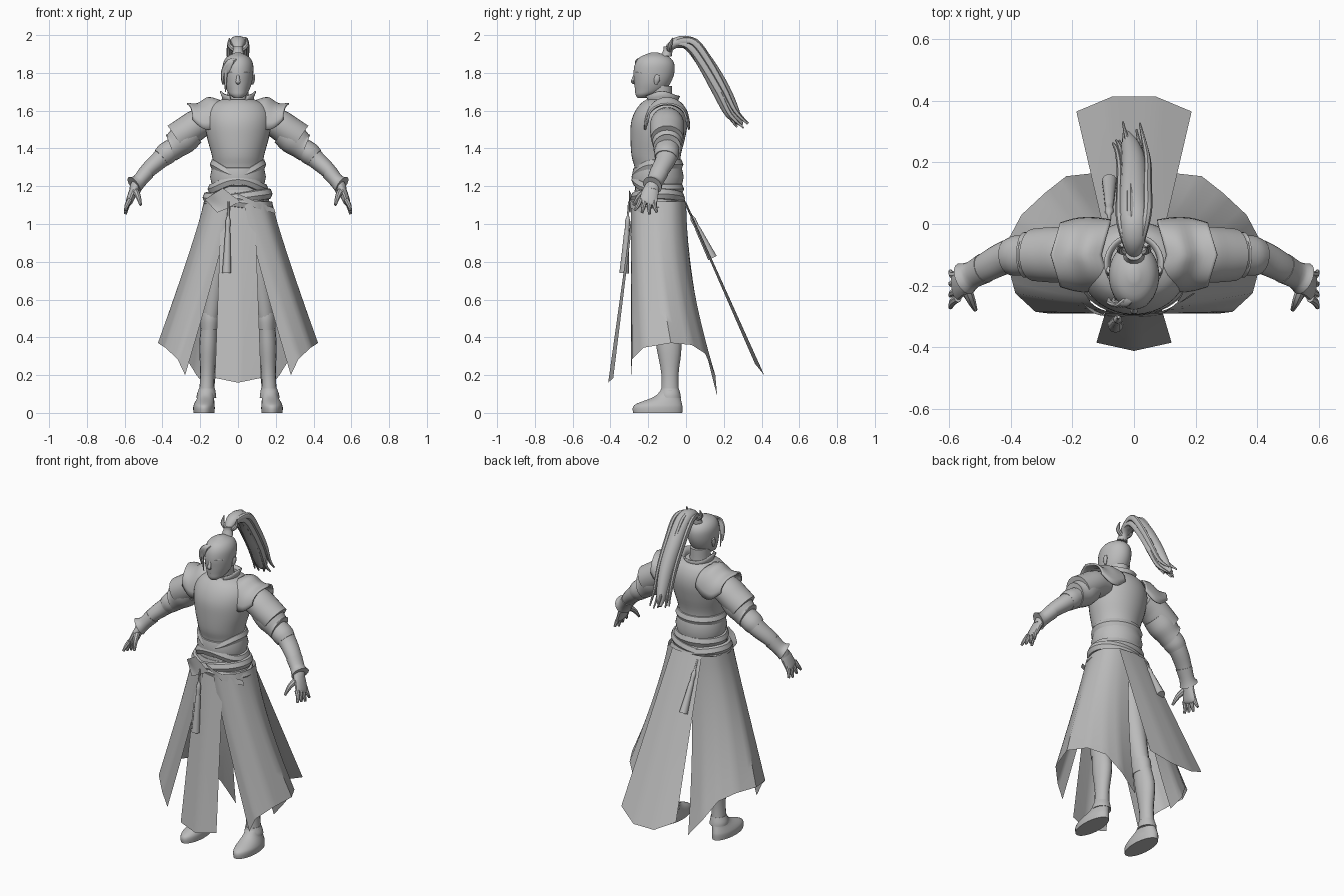
import bpy, bmesh, math, random
from mathutils import Vector

random.seed(4)
grey = bpy.data.materials.new("plain_grey")
grey.diffuse_color = (0.5, 0.5, 0.5, 1)


def refine(pts, k=4):
    """Catmull-Rom interpolation of equal-length tuples."""
    out = []
    for i in range(len(pts) - 1):
        a, b, c, d = pts[max(i - 1, 0)], pts[i], pts[i + 1], pts[min(i + 2, len(pts) - 1)]
        for j in range(k):
            t = j / k
            out.append(tuple(0.5 * (2 * q + (r - p) * t + (2 * p - 5 * q + 4 * r - s) * t * t
                                    + (3 * q - p - 3 * r + s) * t ** 3)
                             for p, q, r, s in zip(a, b, c, d)))
    return out + [tuple(pts[-1])]


def straight(pts, k=4):
    """Straight-line interpolation, for angular hems."""
    out = [tuple(p + (q - p) * j / k for p, q in zip(a, b)) for a, b in zip(pts, pts[1:]) for j in range(k)]
    return out + [tuple(pts[-1])]


def grid(name, rows, closed=False, caps=False, mirror=False, thick=0):
    """Quad surface through rows of points."""
    bm = bmesh.new()
    vs = [[bm.verts.new(p) for p in r] for r in rows]
    n = len(rows[0])
    for r0, r1 in zip(vs, vs[1:]):
        for i in range(n if closed else n - 1):
            j = (i + 1) % n
            bm.faces.new((r0[i], r0[j], r1[j], r1[i]))
    if caps:
        bm.faces.new(vs[0])
        bm.faces.new(vs[-1])
    bmesh.ops.recalc_face_normals(bm, faces=bm.faces)
    me = bpy.data.meshes.new(name)
    bm.to_mesh(me)
    bm.free()
    me.materials.append(grey)
    ob = bpy.data.objects.new(name, me)
    bpy.context.collection.objects.link(ob)
    if thick:
        ob.modifiers.new("thickness", 'SOLIDIFY').thickness = thick
    if mirror:
        ob.modifiers.new("mirror", 'MIRROR')
    return ob


def loft(name, rings, n=28, mirror=False, k=4):
    """Stacked horizontal ellipses: (cx, cy, z, rx, ry)."""
    rows = [[(cx + rx * math.cos(2 * math.pi * i / n), cy + ry * math.sin(2 * math.pi * i / n), z)
             for i in range(n)] for cx, cy, z, rx, ry in refine(rings, k)]
    return grid(name, rows, True, True, mirror)


def tube(name, pts, ref=(1, 0, 0), n=16, mirror=False, k=4):
    """Swept ellipse: (x, y, z, radius across ref, radius along ref)."""
    pts = refine(pts, k)
    rows = []
    for i, p in enumerate(pts):
        t = (Vector(pts[min(i + 1, len(pts) - 1)][:3]) - Vector(pts[max(i - 1, 0)][:3])).normalized()
        a = t.cross(Vector(ref)).normalized()
        b = a.cross(t)
        rows.append([Vector(p[:3]) + a * p[3] * math.cos(2 * math.pi * j / n)
                     + b * p[4] * math.sin(2 * math.pi * j / n) for j in range(n)])
    return grid(name, rows, True, True, mirror)


def panel(name, top, bottom, xpow=1.0, ypow=1.0, steps=14, mirror=False):
    """Hanging cloth between a curved top edge and an angular hem."""
    top, bottom = refine(top), straight(bottom)
    rows = []
    for s in range(steps + 1):
        t = s / steps
        rows.append([(a[0] + (b[0] - a[0]) * t ** xpow, a[1] + (b[1] - a[1]) * t ** ypow,
                      a[2] + (b[2] - a[2]) * t) for a, b in zip(top, bottom)])
    return grid(name, rows, mirror=mirror)


def band(name, z0, rx, ry, h, drop=0, tilt=0, cy=-0.15):
    """Rounded sash around the waist, dipping at the front or tilted sideways."""
    rows = []
    for dr, dz in ((-.02, -.5), (-.004, -.42), (.006, 0), (-.004, .42), (-.02, .5)):
        row = []
        for i in range(40):
            a = 2 * math.pi * i / 40
            z = z0 + dz * h - drop * max(0, -math.sin(a)) ** 3 + tilt * math.cos(a)
            row.append(((rx + dr) * math.cos(a), cy + (ry + dr) * math.sin(a), z))
        rows.append(row)
    return grid(name, rows, True)


# Torso armour
loft("torso", [(0, -.15, 1.12, .15, .12), (0, -.15, 1.28, .13, .12), (0, -.158, 1.36, .138, .13),
               (0, -.15, 1.45, .162, .144), (0, -.142, 1.53, .175, .15), (0, -.135, 1.59, .17, .138),
               (0, -.13, 1.635, .14, .112), (0, -.128, 1.66, .085, .08)], 36)
# Waist sashes
band("waist_wrap", 1.315, .143, .13, .06, drop=.06)
band("belt", 1.25, .142, .132, .11)
band("lower_wrap", 1.185, .155, .134, .06, drop=-.05)
band("hip_sash_left", 1.135, .177, .14, .06, tilt=.025)
band("hip_sash_right", 1.115, .182, .142, .06, tilt=-.025)
loft("hips", [(0, -.15, 1.0, .14, .12), (0, -.15, 1.1, .168, .133), (0, -.15, 1.18, .145, .122)], 32)
# Folded sash ends at the front
panel("sash_knot", [(-.175, -.25, 1.13), (-.13, -.29, 1.16), (-.08, -.3, 1.19)],
      [(-.11, -.296, 1.06), (-.05, -.302, 1.085), (.01, -.302, 1.12)], steps=4)
panel("sash_end", [(-.02, -.3, 1.17), (.08, -.294, 1.125), (.19, -.225, 1.085)],
      [(.02, -.3, 1.13), (.09, -.294, 1.085), (.2, -.225, 1.055)], steps=4)

# Skirt panels
panel("side_skirt",
      [(.03, -.29, 1.12), (.07, -.288, 1.12), (.14, -.255, 1.12), (.178, -.16, 1.12),
       (.172, -.08, 1.12), (.14, -.035, 1.12), (.09, -.01, 1.12), (.03, 0, 1.12)],
      [(.28, -.29, .2), (.32, -.285, .285), (.385, -.225, .345), (.424, -.08, .37),
       (.365, .03, .36), (.29, .10, .315), (.22, .155, .2), (.13, .165, .09)], 1.1, 1.7, mirror=True)
panel("front_skirt", [(-.088, -.27, 1.12), (0, -.278, 1.12), (.088, -.27, 1.12)],
      [(-.122, -.385, .185), (0, -.412, .16), (.122, -.385, .185)])
panel("back_skirt", [(-.1, -.01, 1.12), (-.04, -.002, 1.12), (.04, -.002, 1.12), (.1, -.01, 1.12)],
      [(-.187, .365, .26), (-.07, .414, .2), (.07, .414, .2), (.187, .365, .26)])

# Legs and boots
tube("leg", [(.085, -.15, 1.05, .085, .075), (.11, -.15, .8, .08, .068), (.14, -.125, .55, .063, .052),
             (.15, -.11, .47, .06, .046), (.157, -.09, .35, .066, .048), (.162, -.085, .2, .045, .038),
             (.167, -.085, .08, .05, .042)], mirror=True)
loft("knee_cuff", [(.15, -.11, .44, .047, .063), (.148, -.115, .49, .051, .066), (.147, -.118, .53, .05, .062)],
     mirror=True)
loft("ankle_cuff", [(.167, -.085, .08, .052, .058), (.167, -.085, .1, .05, .055), (.164, -.085, .13, .042, .047)],
     mirror=True)
loft("shoe", [(.18, -.15, 0, .056, .13), (.18, -.15, .03, .057, .131), (.178, -.14, .05, .053, .118),
              (.17, -.1, .085, .044, .07), (.167, -.085, .12, .043, .048)], mirror=True)

# Shoulder plates arching from chest to back
rows = []
for x, zt, hy, zb in refine([(.105, 1.66, .115, 1.55), (.16, 1.672, .122, 1.505),
                             (.215, 1.64, .12, 1.505), (.27, 1.642, .105, 1.55)]):
    rows.append([(x - .03 * abs(math.cos(a)), -.10 - hy * math.cos(a), zb + (zt - zb) * math.sin(a) ** .85)
                 for a in [math.pi * i / 16 for i in range(17)]])
grid("shoulder_plate", rows, mirror=True, thick=.01)

# Arms: layered sleeves, forearm, flared wrist guard
Y = (0, 1, 0)
tube("upper_sleeve", [(.14, -.1, 1.55, .07, .08), (.21, -.1, 1.53, .08, .09), (.27, -.1, 1.49, .082, .09),
                      (.325, -.1, 1.452, .083, .085)], Y, 22, True)
tube("lower_sleeve", [(.24, -.1, 1.49, .074, .08), (.29, -.1, 1.45, .081, .083), (.335, -.1, 1.415, .071, .074),
                      (.355, -.1, 1.405, .075, .074)], Y, 22, True)
tube("forearm", [(.31, -.1, 1.43, .05, .056), (.37, -.1, 1.38, .053, .06), (.42, -.11, 1.335, .048, .054),
                 (.48, -.14, 1.28, .041, .048), (.535, -.172, 1.21, .031, .038),
                 (.55, -.18, 1.18, .026, .036)], Y, 18, True)
tube("elbow_guard", [(.345, -.1, 1.4, .056, .064), (.38, -.103, 1.372, .059, .066), (.405, -.107, 1.35, .053, .059)],
     Y, 18, True)
tube("wrist_guard", [(.485, -.143, 1.272, .043, .05), (.525, -.165, 1.225, .039, .045),
                     (.55, -.178, 1.205, .052, .054)], Y, 18, True)

# Hands
tube("palm", [(.535, -.175, 1.21, .024, .034), (.555, -.188, 1.17, .023, .044), (.575, -.2, 1.12, .019, .048),
              (.582, -.205, 1.105, .012, .043)], Y, 14, True)
for i in range(4):
    y, e = -.166 - .025 * i, .01 * abs(i - 1)
    tube("finger", [(.572, y, 1.13, .014, .014), (.588, y - .004 * i, 1.09 + e / 2, .012, .012),
                    (.596, y + .012 - .014 * i, 1.052 + e, .007, .007)], Y, 8, True)
tube("thumb", [(.55, -.2, 1.18, .017, .02), (.53, -.245, 1.15, .015, .015), (.515, -.278, 1.1, .007, .007)],
     (1, 0, 0), 8, True)

# Head, neck and face
loft("neck", [(0, -.125, 1.58, .07, .075), (0, -.135, 1.64, .057, .062), (0, -.14, 1.73, .055, .066)])
loft("head", [(0, -.232, 1.668, .022, .025), (0, -.214, 1.685, .045, .053), (0, -.19, 1.71, .06, .08),
              (0, -.177, 1.75, .074, .097), (0, -.17, 1.80, .081, .108), (0, -.166, 1.85, .079, .103),
              (0, -.166, 1.885, .058, .076), (0, -.166, 1.907, .015, .02)], 32)
tube("nose", [(0, -.268, 1.80, .005, .006), (0, -.277, 1.77, .009, .009), (0, -.283, 1.752, .008, .013),
              (0, -.27, 1.742, .004, .007)], n=10)
tube("brow", [(.014, -.271, 1.798, .005, .005), (.038, -.259, 1.805, .006, .006),
              (.062, -.234, 1.80, .004, .004)], (0, 0, 1), 8, True)
tube("lips", [(-.022, -.253, 1.714, .004, .003), (0, -.264, 1.715, .007, .007),
              (.022, -.253, 1.714, .004, .003)], (0, 0, 1), 8)
tube("ear", [(.076, -.16, 1.74, .007, .006), (.082, -.154, 1.765, .016, .008), (.083, -.148, 1.79, .011, .006)],
     n=10, mirror=True)

# Standing collar, open at the throat
rows = []
for t in (0, .35, .7, 1):
    row = []
    for i in range(29):
        a = math.radians(-62 + 304 * i / 28)
        r = .082 - .012 * math.sin(math.pi * t) + .008 * t
        top = 1.68 + .025 * abs(math.cos(a)) ** 4
        row.append((r * math.cos(a), -.128 + r * math.sin(a), 1.605 + (top - 1.605) * t))
    rows.append(row)
grid("collar", rows, thick=.008)

# Ponytail with loose strands
tail = [(0, -.10, 1.89, .022, .026), (0, -.085, 1.935, .022, .026), (0, -.04, 1.962, .03, .04),
        (0, .03, 1.95, .036, .045), (0, .105, 1.85, .044, .046), (0, .185, 1.71, .048, .042),
        (-.01, .245, 1.59, .04, .032), (-.025, .295, 1.525, .01, .012)]
tube("ponytail", tail, n=18)
for i in range(9):
    dx = -.044 + .011 * i
    dn, ex = random.uniform(-.025, .025), random.uniform(-.03, .03)
    pts = []
    for j, (x, y, z, a, b) in enumerate(tail):
        f = min(j / 3, 1)
        r = .013 * math.sin(math.pi * (j + .6) / 7.9) + .002
        pts.append((x + dx * f, y + (dn + ex * (j > 6)) * f * .9, z + dn * f * .6 - ex * .3 * (j > 6), r * 1.3, r))
    tube("hair_strand", pts, n=8)
# Hair tie and its upturned tufts
loft("hair_tie", [(0, -.105, 1.89, .034, .03), (0, -.1, 1.905, .03, .027), (0, -.095, 1.925, .026, .024),
                  (0, -.09, 1.94, .03, .028)], 16)
tube("hair_tuft", [(.015, -.09, 1.92, .014, .014), (.045, -.085, 1.945, .012, .012),
                   (.045, -.07, 1.985, .003, .003)], Y, 8, True)
# Fringe swept over one side of the face
for x, end in ((-.055, 1.70), (-.068, 1.74), (-.045, 1.79)):
    tube("fringe", [(-.005, -.235, 1.875, .008, .012), (x * .7, -.262, 1.86, .008, .013),
                    (x * 1.15, -.255, 1.81, .007, .011), (x * 1.2, -.24, end, .002, .003)], n=8)

# Tassels hanging from the belt
for name, a, b in (("front_tassel", (-.05, -.302, 1.12), (-.06, -.328, .74)),
                   ("back_tassel", (-.08, 0, 1.1), (-.08, .14, .82))):
    a, b = Vector(a), Vector(b)
    tube(name, [(*a.lerp(b, t), r, r) for t, r in ((0, .005), (.2, .006), (.27, .014), (.4, .012),
                                                  (.46, .015), (.7, .019), (1, .025))], n=10, k=2)

# Smooth shading with crisp edges
for ob in bpy.context.scene.objects:
    ob.select_set(True)
    bpy.context.view_layer.objects.active = ob
bpy.ops.object.shade_smooth_by_angle(angle=math.radians(40))
